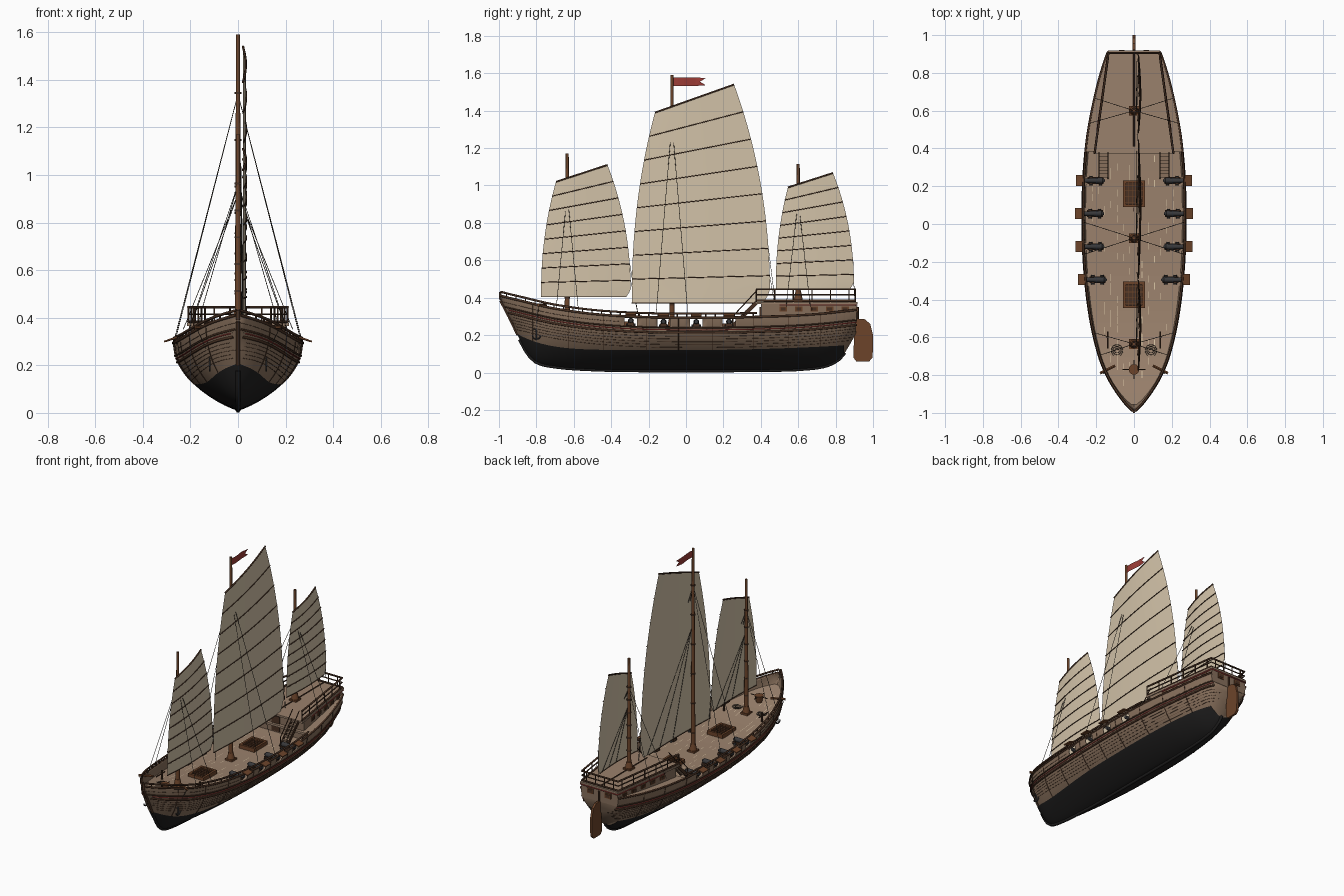
import bpy, bmesh, math, random
from mathutils import Vector, Matrix

random.seed(4)
cube = bpy.data.objects.get("Cube")
if cube:
    bpy.data.objects.remove(cube)


def material(name, r, g, b):
    m = bpy.data.materials.new(name)
    rgba = [((c / 255 + 0.055) / 1.055) ** 2.4 for c in (r, g, b)] + [1]
    m.use_nodes = True
    m.diffuse_color = rgba
    m.node_tree.nodes["Principled BSDF"].inputs["Base Color"].default_value = rgba
    return m


PLANK = material("hull planking", 136, 112, 92)
DECK = material("deck planking", 154, 129, 108)
DARK = material("dark timber", 72, 49, 35)
WOOD = material("brown timber", 108, 68, 42)
TAR = material("tarred bottom", 32, 31, 31)
CLOTH = material("sail cloth", 210, 194, 168)
RED = material("red paint", 156, 60, 54)
IRON = material("iron", 56, 56, 58)
ROPE = material("rope", 62, 56, 48)
PALE = material("pale caulking", 214, 194, 162)


def add(name, data):
    ob = bpy.data.objects.new(name, data)
    bpy.context.collection.objects.link(ob)
    return ob


def from_bm(name, bm, *mats, smooth=True):
    me = bpy.data.meshes.new(name)
    bmesh.ops.recalc_face_normals(bm, faces=bm.faces)
    bm.to_mesh(me)
    bm.free()
    for m in mats:
        me.materials.append(m)
    if smooth:
        me.shade_smooth()
        me.set_sharp_from_angle(angle=math.radians(35))
    return add(name, me)


def box(name, loc, size, mat, rot=(0, 0, 0)):
    bm = bmesh.new()
    bmesh.ops.create_cube(bm, size=1)
    bmesh.ops.scale(bm, vec=size, verts=bm.verts)
    ob = from_bm(name, bm, mat, smooth=False)
    ob.location, ob.rotation_euler = loc, rot


def rod(name, a, b, r0, r1, mat, sides=10):
    a, b = Vector(a), Vector(b)
    bm = bmesh.new()
    turn = (b - a).to_track_quat('Z', 'Y').to_matrix().to_4x4()
    bmesh.ops.create_cone(bm, cap_ends=True, segments=sides, radius1=r0, radius2=r1,
                          depth=(b - a).length, matrix=Matrix.Translation((a + b) / 2) @ turn)
    from_bm(name, bm, mat)


def tube(name, paths, r, mat):
    cu = bpy.data.curves.new(name, 'CURVE')
    cu.dimensions = '3D'
    cu.bevel_depth, cu.bevel_resolution, cu.use_fill_caps = r, 1, True
    for path in paths:
        sp = cu.splines.new('POLY')
        sp.points.add(len(path) - 1)
        for p, co in zip(sp.points, path):
            p.co = (*co, 1)
    cu.materials.append(mat)
    add(name, cu)


def span(a, b, n):
    return [a + (b - a) * i / n for i in range(n + 1)]


# Hull lines: y, half beam, keel height, sheer height
LINES = [(-.995, .004, .39, .412), (-.95, .047, .305, .4), (-.9, .085, .2, .388),
         (-.87, .105, .135, .381), (-.81, .14, .06, .366), (-.7, .185, .03, .342),
         (-.5, .232, .015, .314), (-.25, .262, .01, .298), (0, .272, .01, .294),
         (.25, .267, .01, .295), (.45, .249, .012, .3), (.6, .223, .016, .306),
         (.75, .189, .035, .317), (.83, .166, .08, .326), (.87, .153, .14, .33),
         (.91, .138, .21, .335)]


def slope(i, k):
    a, b = LINES[max(i - 1, 0)], LINES[min(i + 1, len(LINES) - 1)]
    return (b[k] - a[k]) / (b[0] - a[0])


def line(y, k):
    i = max(j for j in range(len(LINES) - 1) if j == 0 or LINES[j][0] <= y)
    p, q = LINES[i], LINES[i + 1]
    h = q[0] - p[0]
    t = (y - p[0]) / h
    return ((1 + 2 * t) * (1 - t) ** 2 * p[k] + t * (1 - t) ** 2 * h * slope(i, k)
            + t * t * (3 - 2 * t) * q[k] + t * t * (t - 1) * h * slope(i + 1, k))


def keel(y): return line(y, 2)
def sheer(y): return line(y, 3)
def floor(y): return sheer(y) - .056
def cabin(y): return min(.208 - .14 * (y - .38), line(y, 1) * .97)


# The tarred bottom stops short of the flat stern
def water(y):
    if y > .845:
        return keel(y)
    return max(keel(y), .12 + (.16 * y ** 6 if y < 0 else .035 * y * y))


def beam(y, z):
    s = min(max((z - keel(y)) / (sheer(y) - keel(y)), 0), 1)
    return line(y, 1) * math.sin(math.pi / 2 * s ** (.78 - 3 * max(0, y - .8)))


# Hull shell with open gun ports and a flat transom
PORTS = [-.295, -.12, .055, .23]
LOW, HIGH = 6, [.25, .5, .71, .95, 1]
ys = sorted(span(-.995, .91, 60) + [.844, .846] + [p + d for p in PORTS for d in (-.034, .034)])
bm = bmesh.new()
rings = []
for y in ys:
    k, w, s = keel(y), water(y), sheer(y)
    zs = [k + (w - k) * (i / LOW) ** 1.5 for i in range(LOW + 1)] + [w + (s - w) * f for f in HIGH]
    half = [(beam(y, z), z) for z in zs]
    rings.append([bm.verts.new((-x, y, z)) for x, z in reversed(half)]
                 + [bm.verts.new((x, y, z)) for x, z in half[1:]])
top = LOW + len(HIGH)
for a, b, y0, y1 in zip(rings, rings[1:], ys, ys[1:]):
    for i in range(2 * top):
        row = min(abs(i - top), abs(i + 1 - top))
        if row == LOW + 3 and any(abs((y0 + y1) / 2 - p) < .034 for p in PORTS):
            continue
        bm.faces.new((a[i], a[i + 1], b[i + 1], b[i])).material_index = int(row < LOW and y1 < .846)
bm.faces.new(rings[-1])
bmesh.ops.remove_doubles(bm, verts=bm.verts, dist=.0002)
hull = from_bm("hull", bm, PLANK, TAR)
mod = hull.modifiers.new("thickness", 'SOLIDIFY')
mod.thickness, mod.offset = .007, -1


def slab(name, y0, y1, width, low, high, mat):
    bm = bmesh.new()
    last = None
    for y in span(y0, y1, 30):
        w = width(y)
        ring = [bm.verts.new(c) for c in ((-w, y, low(y)), (w, y, low(y)), (w, y, high(y)), (-w, y, high(y)))]
        if last:
            for i in range(4):
                bm.faces.new((last[i], last[i - 1], ring[i - 1], ring[i]))
        else:
            bm.faces.new(ring)
        last = ring
    bm.faces.new(last)
    from_bm(name, bm, mat, smooth=False)


# Decks and stern cabin
POOP = .378
slab("main_deck", -.955, .9, lambda y: max(beam(y, floor(y)) - .004, .003),
     lambda y: floor(y) - .008, floor, DECK)
slab("quarter_deck", .38, .91, lambda y: line(y, 1) * .98, lambda y: sheer(y) - .01, lambda y: sheer(y) + .004, DECK)
slab("stern_cabin", .4, .912, cabin, floor, lambda y: POOP - .01, PLANK)
slab("poop_deck", .37, .918, lambda y: cabin(y) + .006, lambda y: POOP - .012, lambda y: POOP, DECK)
tube("poop_centre_strip", [[(0, .41, POOP + .002), (0, .9, POOP + .002)]], .004, DARK)

# Flat caulking strips on the main deck
bm = bmesh.new()
for n in range(130):
    x, y = random.randrange(-7, 8) * .033 + .008, random.uniform(-.88, .33)
    if abs(x) < beam(y, floor(y)) - .03 and abs(x) > .02:
        bm.faces.new([bm.verts.new((x + dx, y + dy, floor(y + dy) + .0015))
                      for dx, dy in ((0, 0), (.003, 0), (.003, .036), (0, .036))])
from_bm("deck_caulking", bm, PALE, smooth=False)


def along(drop, off=0, y1=.912):
    paths = []
    for side in (-1, 1):
        pts = [(y, sheer(y) - drop) for y in span(-.99, y1, 90)]
        paths.append([(side * (beam(y, z) + off), y, z) for y, z in pts if z >= keel(y)])
    return paths


# Wales, red stripe, plank seams and rails
tube("sheer_cap", along(0), .0065, DARK)
tube("upper_wale", along(.054, .001), .0045, DARK)
tube("red_stripe", along(.066, .001), .003, RED)
tube("lower_wale", along(.081, .001), .006, DARK)
for d in (.03, .1, .115, .13, .145, .16):
    tube("plank_seam", along(d, 0, .912 if d > .05 else -.35), .001, DARK)
tube("bulwark_rail", along(-.021, -.003, .38), .006, DARK)
posts = []
for y in span(-.96, .36, 26):
    for s in (-1, 1):
        x = s * (line(y, 1) - .003)
        posts.append([(x, y, sheer(y)), (x, y, sheer(y) + .021)])
tube("bulwark_posts", posts, .004, DARK)
frames = []
for y in (-.82, -.63, -.44, -.21, -.04, .14, .36, .55, .72):
    for s in (-1, 1):
        frames.append([(s * beam(y, z), y, z) for z in span(water(y), sheer(y), 8)])
tube("side_frames", frames, .002, DARK)

# Keel, stem and rudder
tube("keel", [[(0, y, keel(y)) for y in span(-.89, .85, 60)]], .01, TAR)
tube("stem", [[(0, y, keel(y)) for y in span(-.992, -.9, 8)], [(0, -.992, .39), (0, -.993, .43)]], .008, DARK)
bm = bmesh.new()
outline = [(.895, .08), (.91, .06), (.98, .06), (.998, .08), (1, .2), (.985, .26), (.955, .285), (.915, .285), (.9, .25)]
for x in (-.007, .007):
    bm.faces.new([bm.verts.new((x, y, z)) for y, z in outline])
bm.verts.ensure_lookup_table()
n = len(outline)
for i in range(n):
    j = (i + 1) % n
    bm.faces.new([bm.verts[k] for k in (i, j, j + n, i + n)])
from_bm("rudder", bm, WOOD, smooth=False)
rod("rudder_stock", (0, .917, .2), (0, .917, .35), .007, .007, DARK)


# Poop rails, posts and windows
def rim(z, y0=.375):
    side = [(cabin(y), y, z) for y in span(y0, .905, 16)]
    return side + [(-x, y, z) for x, y, z in reversed(side)]


for h, r in ((.006, .006), (.037, .004), (.067, .006)):
    tube("poop_rail", [rim(POOP + h)], r, DARK)
tube("poop_posts", [[p, (p[0], p[1], POOP + .067)] for p in rim(POOP)[::3]]
     + [[(x, .905, POOP), (x, .905, POOP + .067)] for x in span(-.1, .1, 3)], .004, DARK)
tube("poop_red_band", [[(p[0] * 1.01, p[1] + .01, p[2]) for p in rim(.361, .49)]], .004, RED)
for s in (-1, 1):
    box("stern_window", (s * .065, .914, .335), (.045, .008, .034), WOOD)
    box("window_pane", (s * .065, .918, .335), (.03, .006, .02), DARK)
    for y in span(.52, .85, 4):
        box("side_window", (s * cabin(y), y, .339), (.008, .04, .026), WOOD, (0, 0, s * .14))
        box("window_pane", (s * (cabin(y) + .004), y, .339), (.006, .026, .016), DARK, (0, 0, s * .14))
box("cabin_door", (0, .398, .3), (.06, .008, .1), DARK)

# Stairs to the poop
for s in (-1, 1):
    x = s * .162
    for i in range(7):
        box("stair_tread", (x, .255 + i * .018, .258 + i * .018), (.045, .018, .006), PLANK)
    for d in (-.024, .024):
        box("stair_side", (x + d, .31, .308), (.005, .185, .02), DARK, (math.radians(45), 0, 0))
        rod("stair_rail", (x + d, .25, .3), (x + d, .38, .44), .003, .003, DARK, 6)
        rod("stair_post", (x + d, .25, .24), (x + d, .25, .3), .004, .004, DARK, 6)

# Cannons and raised port lids
for y in PORTS:
    z, edge = floor(y), line(y, 1)
    for s in (-1, 1):
        rod("cannon_barrel", (s * (edge - .1), y, z + .032), (s * (edge - .005), y, z + .034), .016, .011, IRON, 12)
        rod("cannon_breech", (s * (edge - .114), y, z + .032), (s * (edge - .1), y, z + .032), .005, .016, IRON, 12)
        box("cannon_carriage", (s * (edge - .065), y, z + .015), (.085, .036, .018), DARK)
        for dx in (.04, .09):
            rod("carriage_wheels", (s * (edge - dx), y - .025, z + .009), (s * (edge - dx), y + .025, z + .009), .009, .009, IRON)
        box("port_lid", (s * (edge + .018), y, sheer(y) + .012), (.042, .058, .007), WOOD, (0, s * .3, 0))

# Hatches with gratings
for y in (.16, -.375):
    z = floor(y)
    box("hatch_well", (0, y, z + .007), (.09, .115, .014), DARK)
    for d in (-1, 1):
        box("hatch_side", (d * .05, y, z + .012), (.014, .14, .026), WOOD)
        box("hatch_end", (0, y + d * .063, z + .012), (.1, .014, .026), WOOD)
    for t in span(-.03, .03, 3):
        box("grating_bar", (t, y, z + .017), (.003, .115, .006), WOOD)
        box("grating_bar", (0, y + t * 1.5, z + .016), (.09, .003, .006), WOOD)

# Masts, shrouds and sails
RIGS = [(-.635, 1.17, .96, .06, .33, (-.775, -.295, -.695, -.42, .405, 1.02, 1.11)),
        (-.075, 1.59, 1.34, .085, .31, (-.29, .45, -.166, .257, .372, 1.39, 1.54)),
        (.6, 1.115, .92, .065, .35, (.48, .898, .545, .786, .447, .99, 1.067))]
for y, tip, apex, spread, foot, (l0, r0, l1, r1, z0, zl, zr) in RIGS:
    base = POOP if y > .4 else floor(y)
    rod("mast", (0, y, base), (0, y, tip), .014, .008, WOOD, 12)
    rod("mast_coat", (0, y, base), (0, y, base + .05), .026, .016, WOOD, 12)
    box("mast_step", (0, y, base + .005), (.052, .052, .012), WOOD)
    for z in span(base + .12, apex, 5):
        rod("mast_band", (0, y, z), (0, y, z + .008), .0145, .0145, DARK, 12)
    tube("shrouds", [[(0, y, apex), (s * (line(y + d, 1) - .005), y + d, foot)]
                     for s in (-1, 1) for d in (-spread, spread)], .0015, ROPE)

    def cloth(u, v, lift=0):
        p = v ** 2.2
        a, b = l0 + (l1 - l0) * p, r0 + (r1 - r0) * p
        if v < .05:
            b -= (.05 - v) * (r0 - l0)
        za, zb = z0 + (zl - z0) * v, z0 + (zr - z0) * v
        return (.021 + .012 * math.sin(math.pi * u) + lift, a + (b - a) * u, za + (zb - za) * u)

    bm = bmesh.new()
    rows = [[bm.verts.new(cloth(u, v)) for u in span(0, 1, 10)] for v in span(0, 1, 32)]
    for a, b in zip(rows, rows[1:]):
        for i in range(10):
            bm.faces.new((a[i], a[i + 1], b[i + 1], b[i]))
    from_bm("sail", bm, CLOTH)
    tube("sail_battens", [[cloth(u, v, .003) for u in span(0, 1, 10)] for v in span(0, 1, 8)[1:-1]], .0028, DARK)
    tube("yard", [[cloth(u, 1) for u in span(0, 1, 10)]], .005, DARK)
    tube("boom", [[cloth(u, 0) for u in span(0, 1, 10)]], .003, DARK)
    tube("sheets", [[cloth(1, v), (.015, min(r0 + .04, .9), base + .03)] for v in (.125, .25)], .0012, ROPE)
    tube("topping_lifts", [[(.012, y, z0 + (apex - z0) * .7), cloth(u, .01, -.008)] for u in (.55, .75, .95)], .0014, ROPE)

# Pennant
bm = bmesh.new()
top_edge, low_edge = [[bm.verts.new((.004 * math.sin(i * 1.2), -.07 + i * .03, z)) for i in range(5)] for z in (1.578, 1.532)]
for i in range(4):
    bm.faces.new((top_edge[i], top_edge[i + 1], low_edge[i + 1], low_edge[i]))
notch = bm.verts.new((0, .075, 1.555))
for edge, end in ((top_edge, 1.574), (low_edge, 1.536)):
    bm.faces.new((edge[4], bm.verts.new((0, .105, end)), notch))
bm.faces.new((top_edge[4], notch, low_edge[4]))
from_bm("pennant", bm, RED, smooth=False)

# Capstan, bitts, rope coils, catheads and anchors
z = floor(-.77)
rod("capstan", (0, -.77, z), (0, -.77, z + .045), .018, .028, WOOD, 14)
for d in ((.06, 0), (0, .05)):
    rod("capstan_bar", (-d[0], -.77 - d[1], z + .038), (d[0], -.77 + d[1], z + .038), .003, .003, DARK, 6)
for s in (-1, 1):
    rod("bitt", (s * .14, -.6, floor(-.6)), (s * .14, -.6, floor(-.6) + .06), .006, .006, DARK)
    rod("bitt_bar", (s * .14, -.66, floor(-.6) + .04), (s * .14, -.57, floor(-.6) + .04), .004, .004, DARK)
    c = floor(-.67) + .003
    tube("rope_coil", [[(s * .09 + r * math.cos(a), -.67 + r * math.sin(a), c)
                        for a in span(0, 2 * math.pi, 14)] for r in (.012, .022, .031)], .0018, ROPE)
    rod("cathead", (s * .1, -.75, .36), (s * .18, -.79, .36), .008, .008, WOOD, 6)
    x = s * (beam(-.8, .2) + .008)
    tube("anchor_cable", [[(s * .176, -.788, .36), (x, -.8, .235)]], .0015, ROPE)
    arc = [(x, -.8 + .022 * math.sin(a), .2 - .022 * math.cos(a)) for a in span(-1.4, 1.4, 8)]
    tube("anchor", [[(x, -.8, .24), (x, -.8, .178)], arc, [(x, -.815, .23), (x, -.785, .23)]], .004, IRON)
